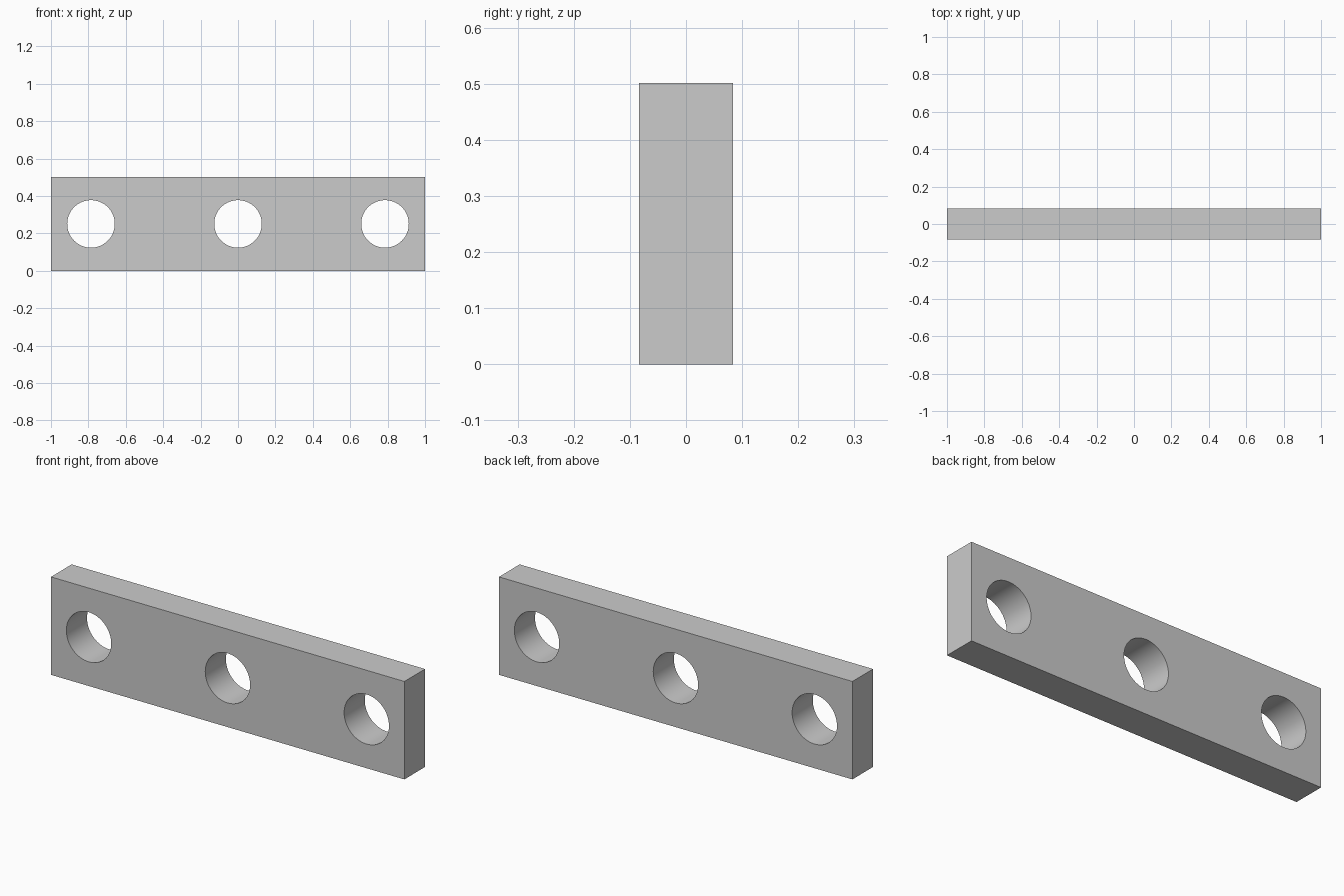
import bpy
import math

if "Cube" in bpy.data.objects:
    bpy.data.objects.remove(bpy.data.objects["Cube"])

LENGTH, DEPTH, HEIGHT = 2.0, 0.167, 0.501
HOLE_RADIUS, HOLE_SPACING = 0.127, 0.786

# Flat rectangular bar
bpy.ops.mesh.primitive_cube_add(size=1, location=(0, 0, HEIGHT / 2))
bar = bpy.context.object
bar.name = "drilled_bar"
bar.scale = (LENGTH, DEPTH, HEIGHT)
bpy.ops.object.transform_apply(location=True, rotation=False, scale=True)

# Three round through holes, evenly spaced along the bar
for i in (-1, 0, 1):
    bpy.ops.mesh.primitive_cylinder_add(
        vertices=64, radius=HOLE_RADIUS, depth=DEPTH * 2,
        location=(i * HOLE_SPACING, 0, HEIGHT / 2),
        rotation=(math.pi / 2, 0, 0))
    cutter = bpy.context.object
    cutter.name = "hole_cutter"
    cutter.hide_render = True

    bpy.ops.object.select_all(action='DESELECT')
    bar.select_set(True)
    bpy.context.view_layer.objects.active = bar
    cut = bar.modifiers.new("hole", 'BOOLEAN')
    cut.operation = 'DIFFERENCE'
    cut.solver = 'EXACT'
    cut.object = cutter
    bpy.ops.object.modifier_apply(modifier=cut.name)
    bpy.data.objects.remove(cutter)

# Smooth hole walls, crisp outer edges
bpy.ops.object.shade_smooth_by_angle(angle=math.radians(30))
